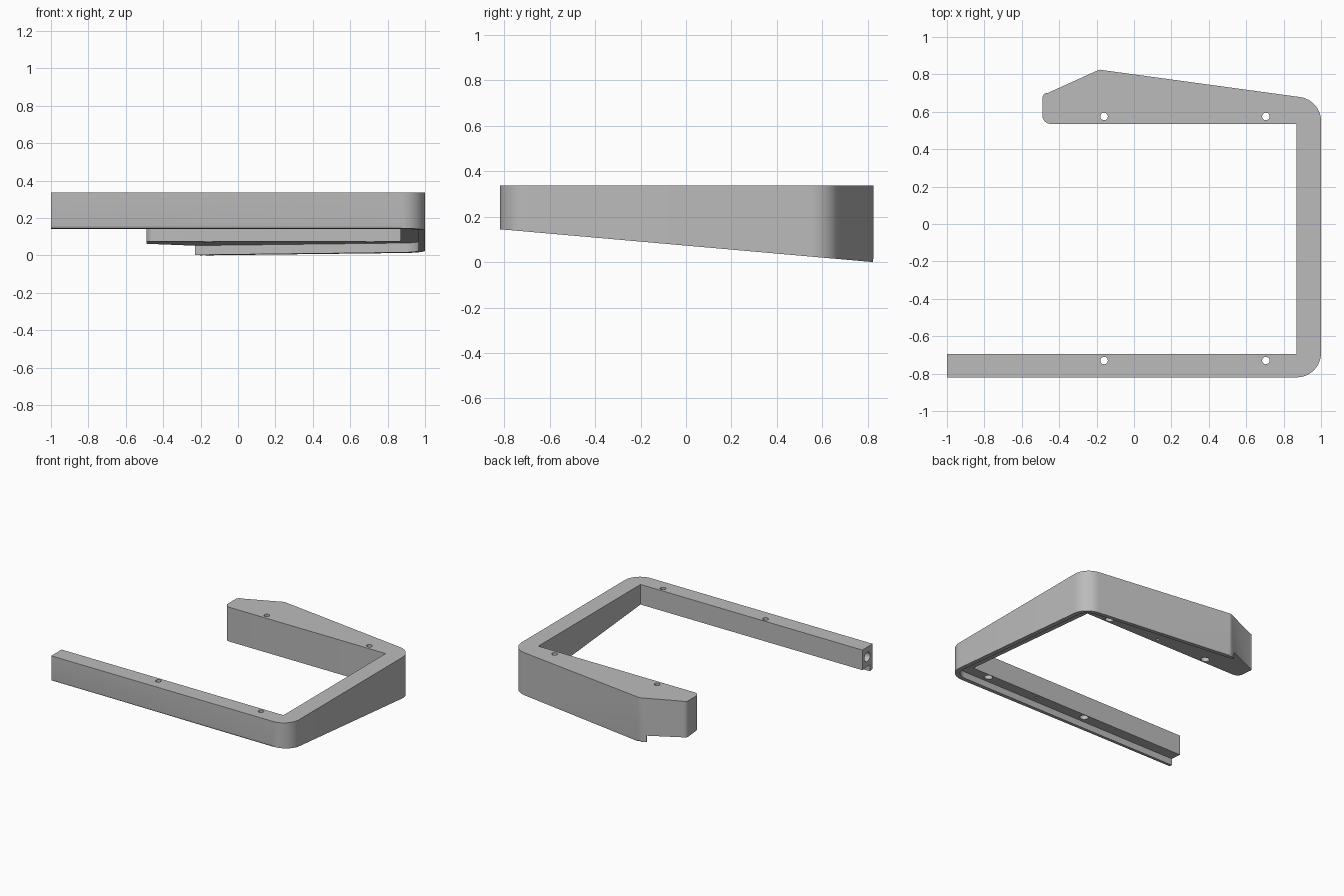
import bpy, bmesh
from math import sin, cos, radians

if "Cube" in bpy.data.objects:
    bpy.data.objects.remove(bpy.data.objects["Cube"])

TOP = 0.337
LIP_HEIGHT = 0.05
LIP_WIDTH = 0.035

grey = bpy.data.materials.new("matte grey")
grey.use_nodes = True
colour = (0.5, 0.5, 0.5, 1)
grey.diffuse_color = colour
grey.node_tree.nodes["Principled BSDF"].inputs["Base Color"].default_value = colour


def underside(y):
    """Height of the sloping underside."""
    return 0.145 - 0.088 * (y + 0.82)


def arc(cx, cy, r, start, end, steps=12):
    angles = [radians(start + (end - start) * i / steps) for i in range(steps + 1)]
    return [(cx + r * cos(a), cy + r * sin(a)) for a in angles]


def prism(name, outline, low, high, bevel_rule=None):
    """Extruded outline whose lower and upper heights depend on y."""
    bm = bmesh.new()
    lower = [bm.verts.new((x, y, low(y))) for x, y in outline]
    upper = [bm.verts.new((x, y, high(y))) for x, y in outline]
    bm.faces.new(lower[::-1])
    bm.faces.new(upper)
    n = len(outline)
    for i in range(n):
        j = (i + 1) % n
        bm.faces.new((lower[i], lower[j], upper[j], upper[i]))
    if bevel_rule:
        edges = [bm.edges.get((lower[i], lower[(i + 1) % n])) for i in range(n) if bevel_rule(i)]
        bmesh.ops.bevel(bm, geom=edges, offset=0.015, segments=3, profile=0.5, affect='EDGES')
    bmesh.ops.recalc_face_normals(bm, faces=bm.faces)
    mesh = bpy.data.meshes.new(name)
    bm.to_mesh(mesh)
    bm.free()
    obj = bpy.data.objects.new(name, mesh)
    bpy.context.collection.objects.link(obj)
    mesh.materials.append(grey)
    return obj


def cylinder(name, r, depth, location, rotation=(0, 0, 0)):
    bpy.ops.mesh.primitive_cylinder_add(vertices=32, radius=r, depth=depth,
                                        location=location, rotation=rotation)
    obj = bpy.context.object
    obj.name = name
    obj.data.materials.append(grey)
    return obj


def cut(target, cutter):
    mod = target.modifiers.new("cut", 'BOOLEAN')
    mod.operation = 'DIFFERENCE'
    mod.solver = 'EXACT'
    mod.object = cutter
    bpy.ops.object.select_all(action='DESELECT')
    target.select_set(True)
    bpy.context.view_layer.objects.active = target
    bpy.ops.object.modifier_apply(modifier=mod.name)
    bpy.data.objects.remove(cutter)


# Outer edge runs from the front arm's tip round to the peak of the rear arm
outer = [(-1, -0.82)]
outer += arc(0.87, -0.69, 0.13, -90, 0)
outer += arc(0.87, 0.55, 0.13, 0, 82)
outer += [(-0.17, 0.823), (-0.18, 0.825), (-0.195, 0.821)]
# Blunt rear tip and the straight inner edges
rest = [(-0.46, 0.701)]
rest += arc(-0.455, 0.67, 0.035, 120, 180, 5)
rest += [(-0.49, 0.585)] + arc(-0.445, 0.58, 0.045, 180, 270, 6)
rest += [(0.87, 0.535), (0.87, -0.695), (-1, -0.695)]
frame = prism("bracket_frame", outer + rest, underside, lambda y: TOP,
              lambda i: i < len(outer) - 1)

# Recess under the frame, leaving a thin lip along the outer edge
r = 0.13 - LIP_WIDTH
recess = [(-1.1, -0.82 + LIP_WIDTH)]
recess += arc(0.87, -0.69, r, -90, 0) + arc(0.87, 0.55, r, 0, 82)
recess += [(-0.23, 0.797), (-0.23, 1), (-1.1, 1)]
cut(frame, prism("recess_cutter", recess, lambda y: -0.5,
                 lambda y: underside(y) + LIP_HEIGHT))

# Screw holes with wider counterbores, and a pilot hole between each pair
for y in (-0.73, 0.575):
    floor = underside(y) + LIP_HEIGHT
    for x in (-0.16, 0.705):
        cut(frame, cylinder("screw_cutter", 0.02, 2, (x, y, 0)))
        cut(frame, cylinder("counterbore_cutter", 0.03, 0.16, (x, y, floor)))
    cut(frame, cylinder("pilot_cutter", 0.011, 0.12, (0.27, y, floor)))

# Round socket in the end of the front arm
cut(frame, cylinder("socket_cutter", 0.035, 0.24, (-1, -0.755, 0.262), (0, radians(90), 0)))

bpy.ops.object.select_all(action='DESELECT')
frame.select_set(True)
bpy.context.view_layer.objects.active = frame
bpy.ops.object.shade_smooth_by_angle(angle=radians(30))
